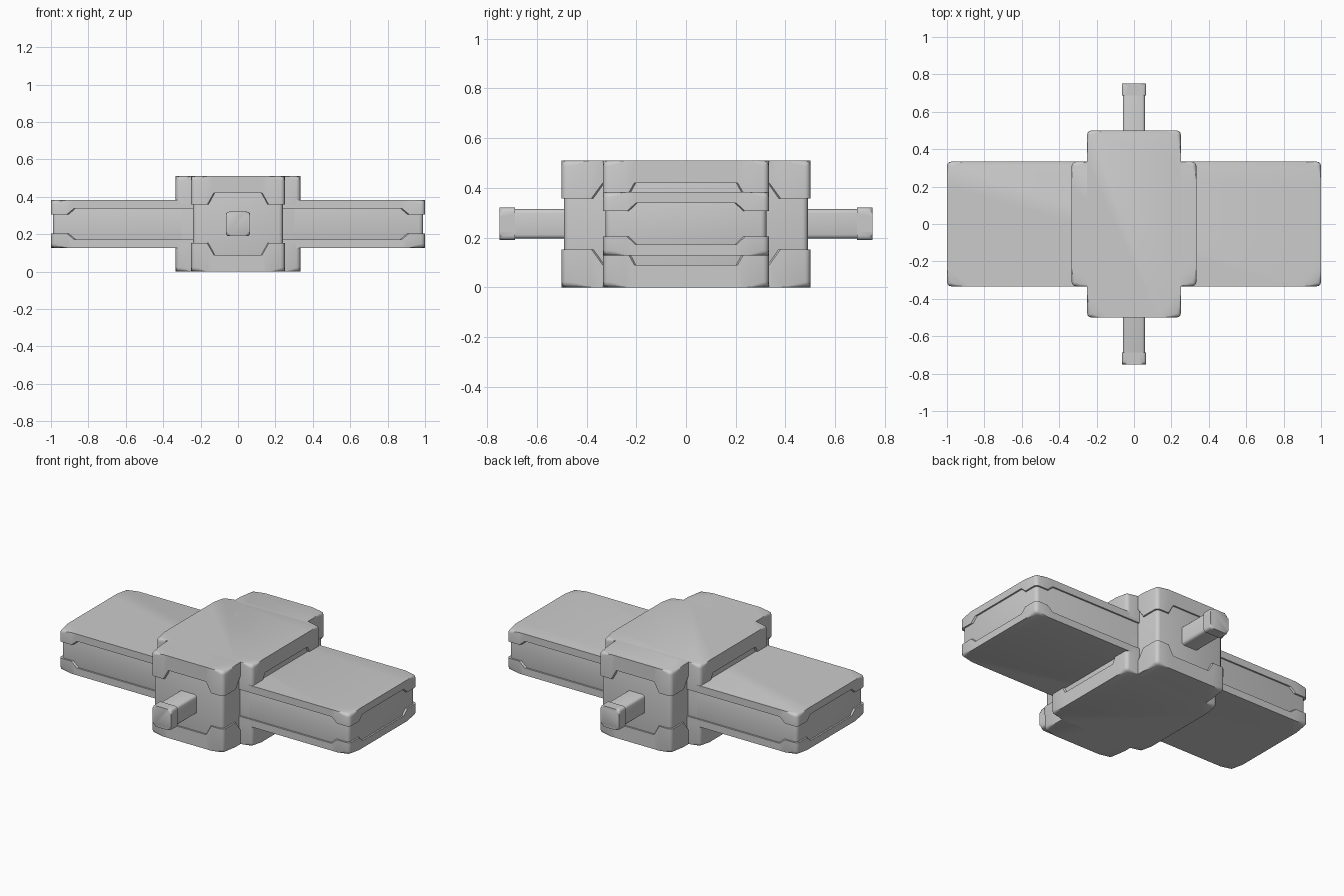
import bpy, bmesh, math
from mathutils import Matrix, Vector

default = bpy.data.objects.get("Cube")
if default:
    bpy.data.objects.remove(default, do_unlink=True)

MID_Z = 0.255


def finish(bm, name, tilt):
    """Turn a bmesh into a smooth-shaded object centred on the model's middle."""
    mesh = bpy.data.meshes.new(name)
    bm.to_mesh(mesh)
    bm.free()
    obj = bpy.data.objects.new(name, mesh)
    bpy.context.collection.objects.link(obj)
    obj.location.z = MID_Z
    obj.rotation_euler.x = tilt
    bpy.ops.object.select_all(action="DESELECT")
    obj.select_set(True)
    bpy.context.view_layer.objects.active = obj
    bpy.ops.object.shade_smooth_by_angle(angle=math.radians(35))
    return obj


def make_panel_block(name, half, inset, bevel, tilt):
    """Inner block whose sides show as recessed panels between the two shells."""
    bm = bmesh.new()
    size = [2 * (h - inset) for h in half]
    bmesh.ops.create_cube(bm, size=1, matrix=Matrix.Diagonal((*size, 1)))
    bmesh.ops.bevel(bm, geom=bm.edges[:], offset=bevel, segments=3,
                    profile=0.5, affect="EDGES")
    finish(bm, name, tilt)


def make_shell(name, half, depths, notch_x, notch_y, inset, bevel, side, tilt):
    """Cap whose skirt hangs low at the corners and steps up along each side."""
    hx, hy, hz = half
    corner_z, centre_z = hz - depths[0], hz - depths[1]
    corners = [Vector(c) for c in ((-hx, -hy), (hx, -hy), (hx, hy), (-hx, hy))]
    rim = []
    for i, a in enumerate(corners):
        b = corners[(i + 1) % 4]
        along = (b - a).normalized()
        flat, slope = notch_x if i % 2 == 0 else notch_y
        rim += [(a, corner_z), (a + along * flat, corner_z),
                (a + along * (flat + slope), centre_z),
                (b - along * (flat + slope), centre_z),
                (b - along * flat, corner_z)]

    bm = bmesh.new()
    lip = inset * 2
    low = [bm.verts.new((p.x, p.y, z)) for p, z in rim]
    high = [bm.verts.new((p.x, p.y, hz)) for p, z in rim]
    inner = [bm.verts.new((p.x * (1 - lip / hx), p.y * (1 - lip / hy), z))
             for p, z in rim]
    count = len(rim)
    for i in range(count):
        j = (i + 1) % count
        bm.faces.new((low[i], low[j], high[j], high[i]))
        bm.faces.new((low[j], low[i], inner[i], inner[j]))
    bm.faces.new(high)

    # Round the top border and the four upright corners
    edges = [bm.edges.get((high[i], high[(i + 1) % count])) for i in range(count)]
    edges += [bm.edges.get((low[i], high[i])) for i in range(0, count, 5)]
    bmesh.ops.bevel(bm, geom=edges, offset=bevel, segments=3,
                    profile=0.5, affect="EDGES")
    if side < 0:
        bmesh.ops.scale(bm, vec=(1, 1, -1), verts=bm.verts)
        bmesh.ops.reverse_faces(bm, faces=bm.faces)
    finish(bm, name, tilt)


def make_crate(name, half, depths, notch_x, notch_y, inset=0.01, bevel=0.022,
               tilt=0.0, ends=("upper", "lower")):
    make_panel_block(name + "_panels", half, inset, bevel, tilt)
    for side, end in zip((1, -1), ends):
        make_shell(f"{name}_{end}_shell", half, depths, notch_x, notch_y,
                   inset, bevel, side, tilt)


# Tall central body, long from front to back
make_crate("central_body", (0.25, 0.5, 0.255), (0.152, 0.09),
           (0.085, 0.035), (0.12, 0.045))

# Square body crossing it
make_crate("cross_body", (0.333, 0.333, 0.255), (0.152, 0.09),
           (0.09, 0.035), (0.09, 0.035))

# Wide flat slab forming both wings
make_crate("wing_slab", (1.0, 0.333, 0.128), (0.077, 0.045),
           (0.085, 0.038), (0.095, 0.035))

# Square rod with a collar at the front and back ends
make_crate("rod", (0.065, 0.065, 0.75), (0.062, 0.062),
           (0.025, 0.01), (0.025, 0.01), inset=0.006, bevel=0.016,
           tilt=-math.pi / 2, ends=("back", "front"))
